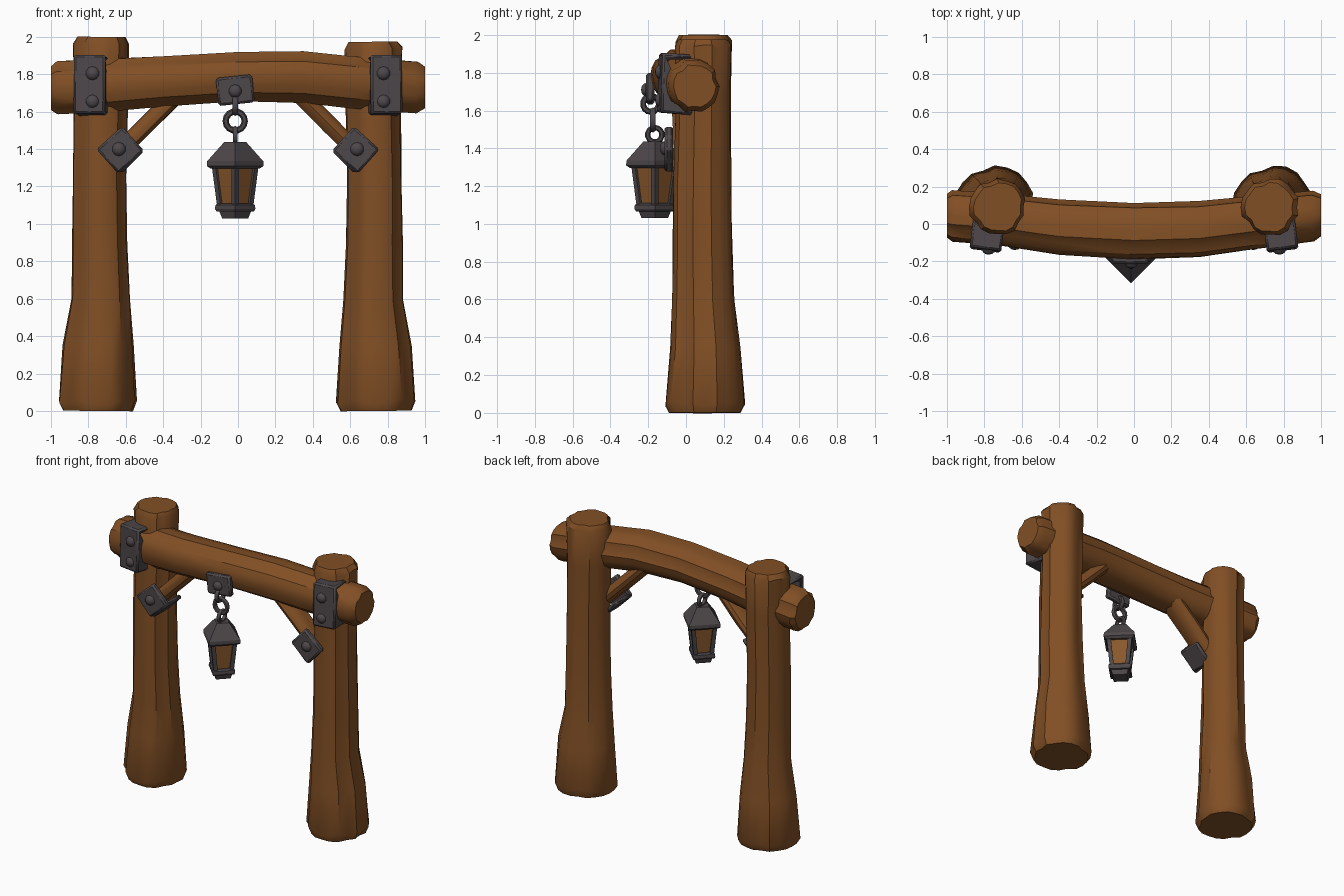
import bpy, bmesh, math, random
from mathutils import Vector, Matrix

random.seed(11)
if "Cube" in bpy.data.objects:
    bpy.data.objects.remove(bpy.data.objects["Cube"])


def material(name, rgb):
    mat = bpy.data.materials.new(name)
    mat.use_nodes = True
    mat.diffuse_color = (*rgb, 1)
    mat.node_tree.nodes["Principled BSDF"].inputs["Base Color"].default_value = (*rgb, 1)
    return mat


WOOD = material("brown wood", (0.22, 0.078, 0.018))
IRON = material("dark iron", (0.075, 0.063, 0.068))
GLASS = material("amber glass", (0.25, 0.098, 0.024))


def finish(name, bm, mat, angle=35, bevel=0):
    bmesh.ops.recalc_face_normals(bm, faces=bm.faces)
    mesh = bpy.data.meshes.new(name)
    bm.to_mesh(mesh)
    bm.free()
    mesh.materials.append(mat)
    obj = bpy.data.objects.new(name, mesh)
    bpy.context.collection.objects.link(obj)
    bpy.ops.object.select_all(action='DESELECT')
    obj.select_set(True)
    bpy.context.view_layer.objects.active = obj
    bpy.ops.object.shade_smooth_by_angle(angle=math.radians(angle))
    if bevel:
        mod = obj.modifiers.new("worn edges", 'BEVEL')
        mod.width = bevel
        mod.segments = 1
    return obj


def loft(name, stations, mat, sides=4, rough=0, angle=35):
    """Skin rings given as (x, y, z, half width, half depth along y)."""
    bm = bmesh.new()
    axis = (Vector(stations[-1][:3]) - Vector(stations[0][:3])).normalized()
    depth = Vector((0, 1, 0))
    across = depth.cross(axis).normalized()
    # Lengthwise ridges with an occasional deep crack
    ridge = [1 + rough * (random.uniform(-0.9, 1) if k % 6 else -2.2) for k in range(sides)]
    rings = []
    for i, (x, y, z, w, d) in enumerate(stations):
        ring = []
        near_end = i in (1, len(stations) - 2)
        for k in range(sides):
            a = math.tau * k / sides
            f = ridge[k] * (1 + rough * random.uniform(-0.5, 0.5))
            p = Vector((x, y, z)) + (across * w * math.cos(a) + depth * d * math.sin(a)) * f
            if near_end:
                p += axis * rough * random.uniform(-0.4, 0.4)
            ring.append(bm.verts.new(p))
        rings.append(ring)
    for low, high in zip(rings, rings[1:]):
        for k in range(sides):
            j = (k + 1) % sides
            bm.faces.new((low[k], low[j], high[j], high[k]))
    bm.faces.new(rings[0])
    bm.faces.new(rings[-1])
    return finish(name, bm, mat, angle)


def box(name, center, size, turn=0, axis='Y', bevel=0.012):
    bm = bmesh.new()
    m = Matrix.Translation(center) @ Matrix.Rotation(turn, 4, axis) @ Matrix.Diagonal((*size, 1))
    bmesh.ops.create_cube(bm, size=1, matrix=m)
    return finish(name, bm, IRON, 30, bevel)


def bolt(name, x, y, z, r=0.037):
    bm = bmesh.new()
    m = Matrix.Translation((x, y, z)) @ Matrix.Diagonal((r, r * 0.7, r, 1)) @ Matrix.Rotation(math.pi / 2, 4, 'X')
    bmesh.ops.create_uvsphere(bm, u_segments=10, v_segments=6, radius=1, matrix=m)
    finish(name, bm, IRON, 40)


def link(name, center, r, thick, edge_on):
    bpy.ops.mesh.primitive_torus_add(major_segments=14, minor_segments=6, major_radius=r,
                                     minor_radius=thick, location=center,
                                     rotation=(0, math.pi / 2, 0) if edge_on else (math.pi / 2, 0, 0))
    obj = bpy.context.object
    obj.name = name
    obj.data.materials.append(IRON)
    bpy.ops.object.shade_smooth_by_angle(angle=math.radians(60))


def strap(name, x, z, turn):
    """C-shaped iron strap around the front of the beam."""
    outer = [(0.03, 0.155), (-0.135, 0.165), (-0.145, -0.15), (0.03, -0.165)]
    inner = [(0.03, -0.13), (-0.105, -0.13), (-0.105, 0.13), (0.03, 0.13)]
    bm = bmesh.new()
    face = bm.faces.new([bm.verts.new((-0.085, y, h)) for y, h in outer + inner])
    out = bmesh.ops.extrude_face_region(bm, geom=[face])
    moved = [v for v in out["geom"] if isinstance(v, bmesh.types.BMVert)]
    bmesh.ops.translate(bm, verts=moved, vec=(0.17, 0, 0))
    bmesh.ops.transform(bm, verts=bm.verts, matrix=Matrix.Translation((x, 0, z)) @ Matrix.Rotation(turn, 4, 'Z'))
    finish(name, bm, IRON, 30, 0.012)


# Posts flare at the foot and stay thick to a broken top
post = [(0.745, 0.10, 0.0, 0.19, 0.19), (0.745, 0.10, 0.05, 0.213, 0.21),
        (0.74, 0.10, 0.35, 0.193, 0.185), (0.73, 0.09, 0.6, 0.16, 0.165),
        (0.735, 0.085, 0.9, 0.15, 0.157), (0.735, 0.085, 1.25, 0.146, 0.152),
        (0.728, 0.09, 1.7, 0.147, 0.146), (0.73, 0.09, 1.96, 0.153, 0.15),
        (0.725, 0.09, 2.0, 0.13, 0.13)]
for side, word, tall in ((-1, "right", 1), (1, "left", 0.987)):
    loft(word + "_post", [(side * x, y, z * tall, w, d) for x, y, z, w, d in post], WOOD, 20, 0.04)

    # Diagonal brace between post and beam
    loft(word + "_brace", [(side * 0.68, 0.015, 1.34, 0.05, 0.08), (side * 0.5, 0.015, 1.52, 0.052, 0.085),
                           (side * 0.25, 0.0, 1.77, 0.052, 0.085)], WOOD, 12, 0.05)

    # Iron cap plate on the lower end of the brace
    box(word + "_brace_plate", (side * 0.63, -0.09, 1.395), (0.185, 0.045, 0.175), side * math.radians(42))
    box(word + "_brace_flange", (side * 0.572, -0.015, 1.34), (0.17, 0.18, 0.03), side * math.radians(45))
    bolt(word + "_brace_bolt", side * 0.637, -0.113, 1.4)

    # Beam strap and its two bolts
    x = side * 0.777
    strap(word + "_strap", x, 1.74, side * 0.13)
    for height, z in (("upper", 1.805), ("lower", 1.655)):
        bolt(f"{word}_strap_{height}_bolt", x, -0.138, z)

# Crossbeam bows forwards and upwards in the middle
loft("crossbeam", [(-1, 0.04, 1.725, 0.12, 0.115), (-0.965, 0.04, 1.727, 0.146, 0.135),
                   (-0.72, 0.022, 1.737, 0.146, 0.138), (-0.4, -0.02, 1.76, 0.138, 0.146),
                   (0, -0.04, 1.785, 0.136, 0.149), (0.35, -0.03, 1.783, 0.142, 0.147),
                   (0.6, -0.0, 1.757, 0.144, 0.143), (0.95, 0.04, 1.728, 0.142, 0.135),
                   (1, 0.045, 1.727, 0.115, 0.11)], WOOD, 20, 0.035)

# Hanger plate and chain
LX, LY = -0.015, -0.165
box("hanger_plate", (LX, -0.19, 1.715), (0.195, 0.045, 0.15), math.radians(-6))
bolt("hanger_bolt", LX, -0.213, 1.71, 0.035)
link("hanger_ring", (LX, -0.185, 1.635), 0.042, 0.016, True)
link("chain_middle_link", (LX, -0.175, 1.55), 0.051, 0.017, False)
link("chain_lower_link", (LX, LY, 1.472), 0.038, 0.014, True)


# Four-sided lantern with a corner facing forwards
def tier(name, mat, *rings):
    loft(name, [(LX, LY, z, r, r) for z, r in rings], mat, angle=20)


tier("lantern_roof", IRON, (1.295, 0.13), (1.31, 0.152), (1.335, 0.15), (1.425, 0.07), (1.437, 0.06))
tier("lantern_glass", GLASS, (1.09, 0.078), (1.31, 0.107))
tier("lantern_base", IRON, (1.03, 0.07), (1.065, 0.084), (1.067, 0.1), (1.08, 0.108), (1.1, 0.106), (1.11, 0.092))
for name, dx, dy in (("front", 0, -1), ("back", 0, 1), ("left", 1, 0), ("right", -1, 0)):
    loft("lantern_bar_" + name, [(LX + dx * r, LY + dy * r, z, 0.02, 0.02)
                                 for z, r in ((1.09, 0.076), (1.31, 0.105))], IRON, angle=20)
